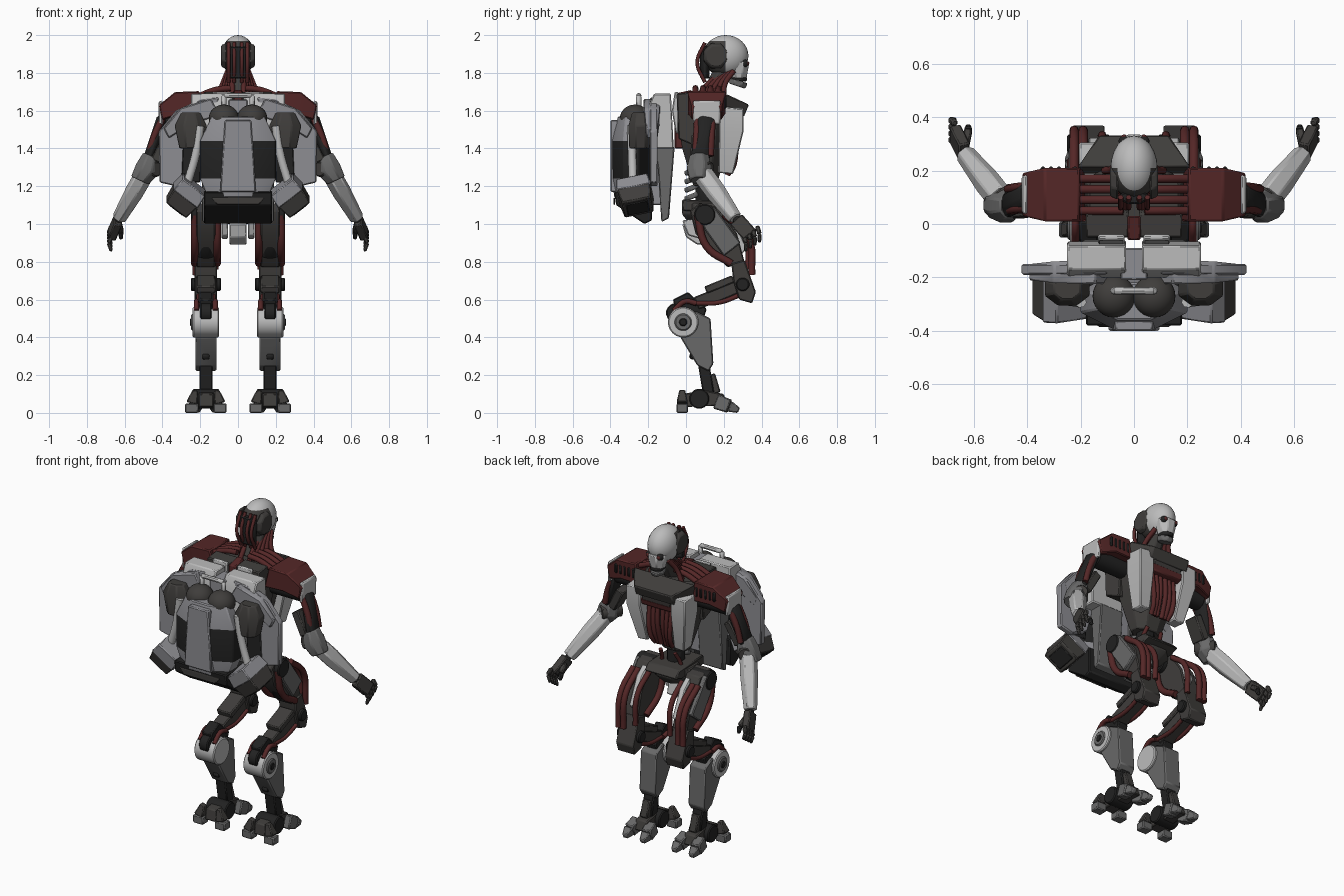
import bpy, bmesh, math
from mathutils import Vector, Matrix

if "Cube" in bpy.data.objects:
    bpy.data.objects.remove(bpy.data.objects["Cube"])

def material(name, red, green, blue):
    mat = bpy.data.materials.new(name)
    mat.use_nodes = True
    mat.diffuse_color = (red, green, blue, 1)
    mat.node_tree.nodes["Principled BSDF"].inputs["Base Color"].default_value = (red, green, blue, 1)
    return mat

WHITE = material("pale armour", .5, .5, .5)
SILVER = material("blue grey shell", .27, .27, .29)
GREY = material("mid grey metal", .14, .14, .14)
DARK = material("dark metal", .05, .047, .044)
BLACK = material("black rubber", .016, .016, .016)
RED = material("deep red", .09, .02, .02)
# Directions and the main joints of the left side
OUT, FORWARD, UP = Vector((1, 0, 0)), Vector((0, 1, 0)), Vector((0, 0, 1))
SKULL, NECK = Vector((0, .21, 1.89)), Vector((0, .13, 1.67))
WAIST, PELVIS = Vector((0, .1, 1.2)), Vector((0, .1, 1.05))
SHOULDER, ELBOW = Vector((.4, .11, 1.56)), Vector((.48, .07, 1.29))
WRIST, KNUCKLE = Vector((.63, .26, 1.03)), Vector((.67, .34, .94))
HIP, KNEE = Vector((.17, .1, 1.05)), Vector((.17, .3, .68))
HOCK, ANKLE = Vector((.17, -.015, .48)), Vector((.17, .12, .1))
PACK, THRUSTER = Vector((0, -.29, 1.4)), Vector((.23, -.28, 1.21))

def finish(name, bm, mats, mirror, bevel=0, paint=None):
    bmesh.ops.recalc_face_normals(bm, faces=bm.faces)
    for face in bm.faces:
        face.smooth = True
        face.material_index = paint(face.calc_center_median()) if paint else 0
    mesh = bpy.data.meshes.new(name)
    bm.to_mesh(mesh)
    bm.free()
    mesh.set_sharp_from_angle(angle=math.radians(35))
    for mat in mats if isinstance(mats, tuple) else (mats,):
        mesh.materials.append(mat)
    obj = bpy.data.objects.new(name, mesh)
    bpy.context.collection.objects.link(obj)
    if mirror:
        obj.modifiers.new("mirror", 'MIRROR')
    if bevel:
        obj.modifiers.new("chamfer", 'BEVEL').width = bevel
        obj.modifiers["chamfer"].segments = 1

def skin(name, mat, centres, widths, depths, sides=8, paint=None):  # rings of given half sizes along a limb
    bm = bmesh.new()
    way = (centres[-1] - centres[0]).normalized()
    ref = OUT if abs(way.x) < .9 else FORWARD
    across = (ref - way * ref.dot(way)).normalized()
    deep = way.cross(across)
    fit, rings = 1 / math.cos(math.pi / sides), []
    turns = [(i + .5) * math.tau / sides for i in range(sides)]
    for centre, width, depth in zip(centres, widths, depths):
        rings.append([bm.verts.new(centre + across * width * fit * math.cos(turn) + deep * depth * fit * math.sin(turn))
                      for turn in turns])
    for low, high in zip(rings, rings[1:]):
        for i in range(sides):
            bm.faces.new((low[i - 1], low[i], high[i], high[i - 1]))
    bm.faces.new(rings[0])
    bm.faces.new(rings[-1])
    finish(name, bm, mat, centres[0].x > 0, bevel=.006, paint=paint)

def rod(name, mat, start, end, width, depth=None, taper=1, sides=4):
    depth = depth or width
    skin(name, mat, (start, end), (width, width * taper), (depth, depth * taper), sides)

def drum(name, mat, centre, radius, reach, sides=16):
    rod(name, mat, centre - OUT * reach, centre + OUT * reach, radius, sides=sides)

def plate(name, mat, axis, middle, half, outline):  # side outline for axis x, rear outline for axis y
    bm = bmesh.new()
    ends = [[bm.verts.new((d, a, b) if axis == 'x' else (a, d, b)) for a, b in outline] for d in (middle - half, middle + half)]
    for i in range(len(outline)):
        bm.faces.new((ends[0][i - 1], ends[0][i], ends[1][i], ends[1][i - 1]))
    for end in ends:
        bm.faces.new(end)
    finish(name, bm, mat, middle > 0 if axis == 'x' else min(a for a, b in outline) >= 0, bevel=.006)

def ball(name, mat, centre, radius, deep=1, tall=1, paint=None):
    bm = bmesh.new()
    place = Matrix.Translation(centre) @ Matrix.Diagonal((radius, radius * deep, radius * tall, 1))
    bmesh.ops.create_uvsphere(bm, u_segments=24, v_segments=16, radius=1, matrix=place)
    finish(name, bm, mat, centre.x > 0, paint=paint)

def cables(name, mat, radius, start, end, bulge, count=1, fan=OUT * 0, pinch=1):  # mirrored bundle of bowed tubes
    curve = bpy.data.curves.new(name, 'CURVE')
    curve.dimensions, curve.bevel_depth = '3D', radius
    curve.bevel_resolution, curve.resolution_u, curve.use_fill_caps = 2, 6, True
    for i in range(count):
        first, last = start + fan * i * pinch, end + fan * i
        for side in (1, -1):
            spline = curve.splines.new('BEZIER')
            spline.bezier_points.add(2)
            for knot, point in zip(spline.bezier_points, (first, (first + last) / 2 + bulge, last)):
                knot.co = (point.x * side, point.y, point.z)
                knot.handle_left_type = knot.handle_right_type = 'AUTO'
    curve.materials.append(mat)
    bpy.context.collection.objects.link(bpy.data.objects.new(name, curve))

# Head: pale cranium with dark rear, eyes, cheeks and jaw
ball("cranium", (WHITE, DARK), SKULL, radius=.088, deep=1.37, tall=1.25, paint=lambda c: int(c.y < SKULL.y and c.z < SKULL.z + .07))
FACE = SKULL + FORWARD * .07 - UP * .05
rod("cheeks", WHITE, FACE - UP * .07, FACE + UP * .02, width=.045, depth=.04, taper=1.4, sides=8)
rod("teeth", BLACK, FACE - UP * .085, FACE - UP * .06, width=.042, depth=.044, sides=8)
rod("jaw", GREY, FACE - UP * .11 - FORWARD * .01, FACE - UP * .08, width=.04, depth=.045, taper=1.1, sides=8)
ball("eye_socket", BLACK, FACE + OUT * .036 + FORWARD * .028 + UP * .01, radius=.022)
ball("eye", RED, FACE + OUT * .037 + FORWARD * .043 + UP * .01, radius=.012)
TEMPLE, NAPE = SKULL - FORWARD * .05 + OUT * .06, SKULL - FORWARD * .11
rod("temple_panel", DARK, TEMPLE, TEMPLE + OUT * .03, width=.07, taper=.8, sides=8)
rod("head_back_panel", BLACK, NAPE - UP * .12, NAPE + UP * .05, width=.055, depth=.025, sides=8)
cables("head_cable", RED, .01, NAPE + OUT * .02 + UP * .07, NAPE + OUT * .02 - UP * .14, bulge=-FORWARD * .04, count=2, fan=OUT * .03)
# Neck with cables fanning to the front and to the shoulders
rod("neck", DARK, NECK, SKULL - UP * .05, width=.05, sides=8)
cables("neck_cable", RED, .014, SKULL + OUT * .03 - UP * .08, NECK + OUT * .03 - FORWARD * .07, bulge=-FORWARD * .02,
       count=5, fan=OUT * .02 + FORWARD * .035, pinch=.3)
cables("shoulder_cable", RED, .016, NECK + OUT * .04 - FORWARD * .08 + UP * .05, NECK + OUT * .2 - FORWARD * .08 + UP * .01,
       bulge=UP * .01, count=4, fan=FORWARD * .04)
# Torso
skin("ribcage", DARK, [WAIST, WAIST + UP * .2, WAIST + UP * .4, WAIST + UP * .47],
     widths=(.09, .15, .19, .17), depths=(.06, .12, .15, .13))
FLANK = Vector((.155, .24, 1.5))
skin("chest_flank", WHITE, [FLANK - OUT * .03 - FORWARD * .03 - UP * .23, FLANK, FLANK + UP * .12],
     widths=(.035, .05, .05), depths=(.04, .065, .065), sides=4)
skin("collar", DARK, [NECK + FORWARD * .07 - UP * .02, NECK + FORWARD * .19 - UP * .07], widths=(.21, .13), depths=(.04, .035), sides=4)
plate("breast_plate", DARK, 'x', 0, .1, [(.2, 1.62), (.31, 1.62), (.295, 1.53), (.2, 1.5)])
plate("collar_trim", RED, 'x', 0, .11, [(.25, 1.55), (.3, 1.55), (.29, 1.51), (.25, 1.5)])
for i in range(3):
    ring = WAIST + OUT * .03 * (i + .6) + FORWARD * .12
    cables("chest_cable", RED, .014, ring * 1 - OUT * .01 * i + UP * .06, ring + FORWARD * .03 + UP * .33, bulge=FORWARD * .02 - UP * .04 * i)
plate("back_plate", WHITE, 'x', .085, .05, [(-.055, 1.48), (-.075, 1.6), (-.06, 1.7), (-.04, 1.7), (-.04, 1.48)])
plate("back_spine", RED, 'x', 0, .025, [(-.06, 1.4), (-.06, 1.69), (.03, 1.71), (.03, 1.4)])
plate("shoulder_blade", DARK, 'x', .1, .08, [(-.04, 1.45), (-.05, 1.69), (.04, 1.7), (.1, 1.6), (.08, 1.4)])
# Waist and pelvis
rod("waist_core", BLACK, PELVIS, WAIST + UP * .06, width=.05, sides=8)
for i in range(5):
    disc = PELVIS - FORWARD * .06 + UP * (.04 + .045 * i)
    rod("vertebra", GREY, disc, disc + UP * .025 - FORWARD * .01, width=.045, depth=.045, sides=8)
cables("belly_cable", RED, .012, WAIST + OUT * .05 + FORWARD * .08, PELVIS + OUT * .08 + FORWARD * .05, bulge=-FORWARD * .02)
skin("pelvis", DARK, [PELVIS - UP * .05, PELVIS, PELVIS + UP * .06], widths=(.07, .13, .13), depths=(.08, .12, .12))
plate("belt", DARK, 'x', 0, .11, [(-.02, 1.07), (-.02, 1.13), (.22, 1.12), (.26, 1.08), (.2, 1.06)])
plate("tail_guard", WHITE, 'x', 0, .045, [(-.02, 1), (0, .93), (.06, .89), (.13, .9), (.1, 1.03)])
plate("hip_guard", WHITE, 'x', .07, .018, [(-.02, 1.02), (.01, .94), (.08, .92), (.1, 1.03)])
# Thigh, red cables and knee
drum("hip_joint", BLACK, HIP, radius=.055, reach=.08)
plate("thigh", DARK, 'x', .17, .05, [(.02, 1.07), (.07, 1.11), (.17, 1.09), (.27, .95), (.31, .8), (.22, .77), (.05, .95)])
plate("thigh_outer_plate", GREY, 'x', .23, .015, [(.05, 1.09), (.15, 1.09), (.29, .9), (.2, .83), (.1, .97)])
plate("thigh_front_plate", WHITE, 'x', .15, .02, [(.19, 1.08), (.25, 1.03), (.325, .87), (.27, .82)])
cables("thigh_front_cable", RED, .018, HIP + OUT * .02 + FORWARD * .1, KNEE + OUT * .02 + FORWARD * .05 + UP * .05,
       bulge=FORWARD * .055 + UP * .04, count=2, fan=OUT * .034)
cables("thigh_inner_cable", RED, .016, HIP - OUT * .055 + FORWARD * .1, KNEE - OUT * .05 + FORWARD * .03 + UP * .08, bulge=FORWARD * .05 + UP * .04)
cables("thigh_back_cable", RED, .02, HIP - OUT * .06 - FORWARD * .04, KNEE - OUT * .06 - FORWARD * .06 + UP * .11,
       bulge=-FORWARD * .04 - UP * .04, count=2, fan=OUT * .12)
rod("hamstring", BLACK, HIP - UP * .08, HIP + FORWARD * .08 - UP * .22, width=.045, depth=.03, sides=8)
plate("knee", DARK, 'x', .17, .06, [(.24, .79), (.31, .81), (.37, .64), (.35, .58), (.28, .6), (.25, .7)])
drum("knee_pin", BLACK, KNEE, radius=.035, reach=.08)
# Backward strut and hock
STRUT = HOCK + FORWARD * .07 + UP * .1
rod("lower_strut", DARK, KNEE, STRUT, width=.04, depth=.035)
rod("strut_cover", DARK, KNEE.lerp(STRUT, .2) + UP * .05, KNEE.lerp(STRUT, .8) + UP * .05, width=.05, depth=.02)
cables("strut_cable", RED, .012, KNEE - OUT * .04 - UP * .05, STRUT - OUT * .04, bulge=-UP * .02, count=2, fan=OUT * .08)
cables("hock_cable", RED, .014, STRUT - OUT * .05, HOCK - OUT * .05 - FORWARD * .05 + UP * .06, bulge=UP * .03, count=2, fan=OUT * .1)
plate("hock", BLACK, 'x', .17, .035, [(-.07, .6), (.01, .64), (.11, .55), (.08, .46), (-.03, .46)])
drum("hock_drum", WHITE, HOCK, radius=.08, reach=.07, sides=20)
drum("hock_slot", BLACK, HOCK - FORWARD * .04 + UP * .05, radius=.05, reach=.03)
drum("hock_ring", GREY, HOCK + OUT * .07, radius=.045, reach=.008)
drum("hock_hub", BLACK, HOCK + OUT * .075, radius=.022, reach=.008, sides=8)
# Shank, ankle and foot
plate("shank", GREY, 'x', .17, .055, [(-.03, .4), (.05, .54), (.13, .5), (.145, .26), (.12, .22), (.06, .25)])
drum("shank_bolt", BLACK, HOCK + FORWARD * .05 - UP * .18, radius=.018, reach=.018, sides=8)
rod("ankle_strut", BLACK, ANKLE - FORWARD * .03 + UP * .18, ANKLE, width=.035, depth=.03)
rod("ankle_sleeve", DARK, ANKLE + UP * .1, ANKLE + FORWARD * .03, width=.025, depth=.035)
drum("ankle_wheel", BLACK, ANKLE - FORWARD * .05 - UP * .025, radius=.052, reach=.07)
plate("foot_arch", DARK, 'x', .17, .04, [(-.03, .03), (-.02, .1), (.1, .12), (.2, .1), (.22, .04)])
for side in (-1, 1):
    toe, heel = ANKLE + OUT * side * .06 + FORWARD * .11 - UP * .065, Vector((ANKLE.x + side * .075, -.02, 0))
    rod("toe_root", GREY, ANKLE + OUT * side * .05 + FORWARD * .04 - UP * .04, toe, width=.032, depth=.04, taper=.9)
    rod("toe_tip", GREY, toe, toe + FORWARD * .05 - UP * .022, width=.03, taper=.5)
    rod("heel_pad", GREY, heel, heel + UP * .05, width=.035, depth=.03)
    rod("heel_spur", DARK, heel + UP * .05, heel - OUT * side * .02 + UP * .12, width=.03, taper=.5)
# Shoulder pad and upper arm
PAD = SHOULDER + UP * .08
skin("shoulder_pad", RED, [PAD - OUT * .21, PAD - OUT * .08, PAD + OUT * .01 - UP * .05], widths=(.1, .1, .08), depths=(.065, .06, .04), sides=4)
rod("shoulder_side_plate", WHITE, SHOULDER + UP * .03, SHOULDER + OUT * .02 + UP * .03, width=.075, depth=.065, taper=.9)
for i in range(5):
    slot = PAD - OUT * (.06 + .03 * i) + FORWARD * .08
    rod("pad_vent", BLACK, slot, slot + FORWARD * .025, width=.009, depth=.03)
drum("shoulder_joint", BLACK, SHOULDER - OUT * .12, radius=.055, reach=.11)
rod("upper_arm", BLACK, SHOULDER, ELBOW + UP * .03, width=.03, depth=.05, sides=8)
cables("arm_cable", RED, .018, SHOULDER - FORWARD * .05, ELBOW - OUT * .01 - FORWARD * .02 + UP * .07, bulge=OUT * .01, count=3, fan=FORWARD * .04)
rod("biceps_plate", DARK, SHOULDER - OUT * .03 - FORWARD * .03 - UP * .1, ELBOW - OUT * .04 + UP * .04, width=.025, depth=.05)
# Elbow, forearm and hand
skin("elbow", GREY, [ELBOW - OUT * .02 + UP * .07, ELBOW, ELBOW + OUT * .04 - UP * .06], widths=(.045, .065, .05), depths=(.05, .065, .05))
rod("elbow_pin", DARK, ELBOW - OUT * .05 - FORWARD * .04, ELBOW + OUT * .02 + FORWARD * .06, width=.04, sides=12)
skin("forearm", WHITE, [ELBOW.lerp(WRIST, .1), ELBOW.lerp(WRIST, .45), WRIST], widths=(.045, .045, .035), depths=(.05, .05, .035), sides=6)
rod("wrist", BLACK, WRIST, WRIST.lerp(KNUCKLE, .4), width=.02, sides=8)
rod("palm", DARK, WRIST.lerp(KNUCKLE, .1), KNUCKLE, width=.022, depth=.042)
for i in range(4):
    knuckle = KNUCKLE - FORWARD * (.035 - .024 * i) + UP * .016 * i
    joint = knuckle + OUT * .015 + FORWARD * .012 - UP * .04
    rod("finger", DARK, knuckle, joint, width=.012)
    rod("fingertip", DARK, joint, joint - OUT * .015 - UP * .045, width=.011, taper=.8)
THUMB = WRIST - OUT * .01 + FORWARD * .09 - UP * .07
rod("thumb", DARK, WRIST + FORWARD * .04 - UP * .03, THUMB, width=.015)
rod("thumb_tip", BLACK, THUMB, THUMB + FORWARD * .015 - UP * .04, width=.014, taper=.7)
# Backpack frame and wings
plate("pack_frame", WHITE, 'x', .14, .11, [(-.2, 1.62), (-.17, 1.69), (-.08, 1.69), (-.065, 1.4), (-.2, 1.4)])
plate("frame_foot", GREY, 'x', .11, .08, [(-.17, 1.41), (-.06, 1.41), (-.09, 1.03), (-.13, 1.01), (-.15, 1.3)])
rod("pack_core", SILVER, PACK + FORWARD * .14 - UP * .3, PACK + FORWARD * .14 + UP * .26, width=.05, depth=.06)
plate("pack_wing", SILVER, 'y', -.17, .02, [(.1, 1.67), (.2, 1.66), (.33, 1.6), (.42, 1.49), (.415, 1.22), (.33, 1.2), (.22, 1.25)])
plate("wing_inset", BLACK, 'y', -.19, .005, [(.19, 1.45), (.29, 1.45), (.3, 1.22), (.2, 1.22)])
FAIRING = Vector((.28, -.18, 1.57))
skin("shoulder_fairing", SILVER, [FAIRING - OUT * .16 + UP * .05, FAIRING, FAIRING + OUT * .1 - UP * .09],
     widths=(.05, .05, .03), depths=(.045, .04, .03), sides=4)
# Backpack tanks, pods, pipes and lower box
skin("pack_body", (SILVER, BLACK), [PACK - UP * .26, PACK - UP * .16, PACK + UP * .04, PACK + UP * .17],
     widths=(.16, .2, .2, .14), depths=(.09, .1, .1, .07), paint=lambda c: int(abs(c.z - PACK.z + .06) < .1))
plate("pack_centre_panel", SILVER, 'y', -.38, .02, [(-.07, 1.55), (.07, 1.55), (.095, 1.17), (-.095, 1.17)])
ball("tank_dome", DARK, PACK + OUT * .075 + FORWARD * .02 + UP * .16, radius=.08, tall=.9)
POD = PACK + OUT * .25 + FORWARD * .05
skin("side_pod", DARK, [POD, POD + UP * .12, POD + UP * .19], widths=(.06, .085, .05), depths=(.06, .065, .045))
cables("pack_pipe", WHITE, .023, PACK + OUT * .2 + UP * .12, THRUSTER + OUT * .04, bulge=-OUT * .01)
GRIP = PACK + OUT * .075 + FORWARD * .04 + UP * .28
rod("handle_post", WHITE, GRIP - UP * .09, GRIP, width=.014, sides=8)
rod("handle_bar", WHITE, GRIP, GRIP - OUT * GRIP.x, width=.014, sides=8)
plate("lower_box", BLACK, 'x', 0, .18, [(-.38, 1.17), (-.37, 1.1), (-.22, 1), (-.18, 1.02), (-.18, 1.18)])
plate("lower_box_vent", DARK, 'y', -.38, .005, [(-.14, 1.14), (.14, 1.14), (.11, 1.1), (-.11, 1.1)])
# Thrusters angled outward and down
BLAST = (OUT * .8 + FORWARD * .2 - UP).normalized()
rod("thruster", SILVER, THRUSTER, THRUSTER + BLAST * .08, width=.075, depth=.085, taper=1.1)
rod("thruster_nozzle", DARK, THRUSTER + BLAST * .07, THRUSTER + BLAST * .16, width=.08, depth=.09, taper=.85)
rod("thruster_inner", BLACK, THRUSTER + BLAST * .15, THRUSTER + BLAST * .165, width=.05, depth=.06)
